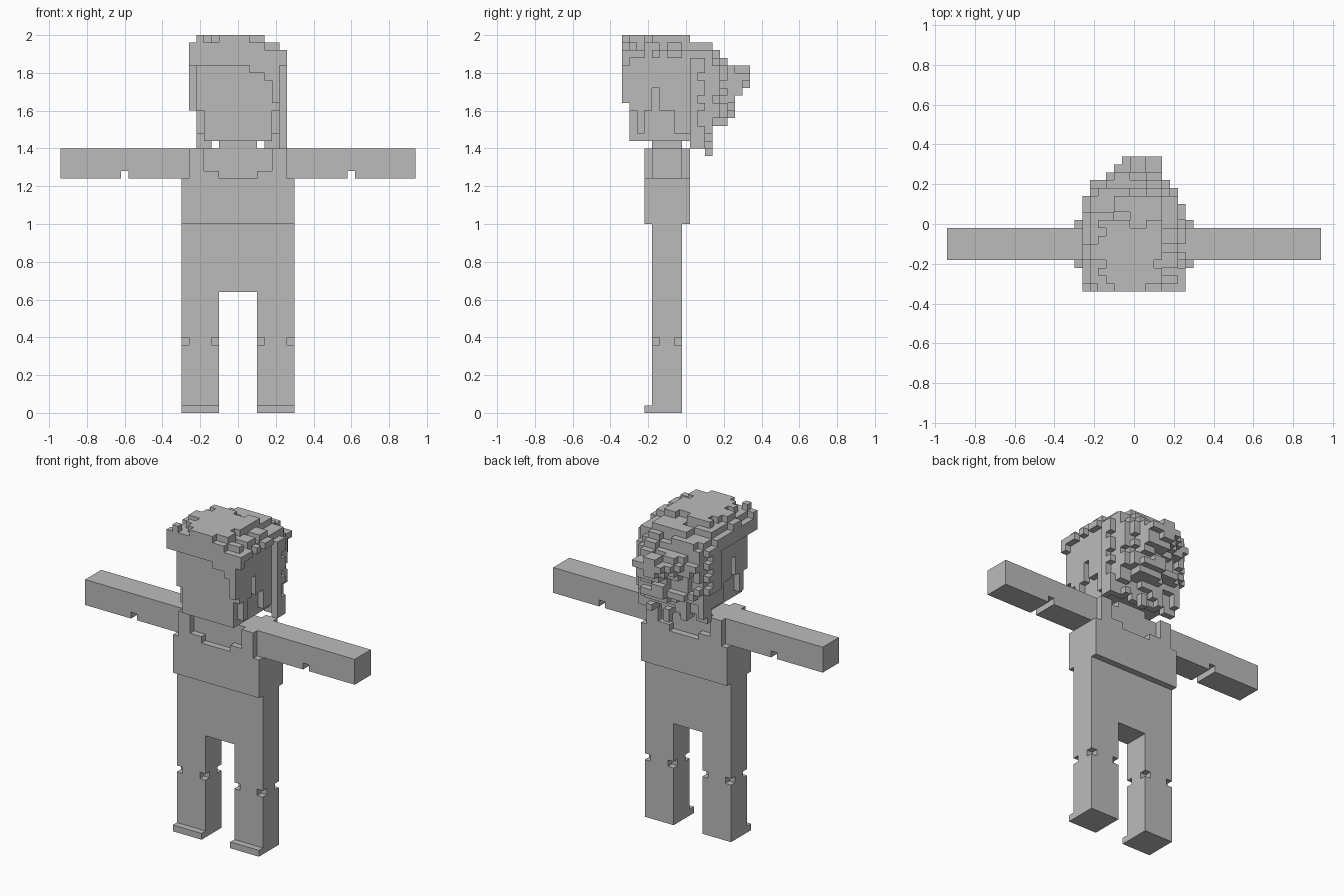
import bpy, bmesh, random
from mathutils import Vector

if "Cube" in bpy.data.objects:
    bpy.data.objects.remove(bpy.data.objects["Cube"])

U = 0.04                      # size of one block
random.seed(4)
grey = bpy.data.materials.new("plain grey")
grey.diffuse_color = (0.5, 0.5, 0.5, 1)
grey.use_nodes = True
grey.node_tree.nodes["Principled BSDF"].inputs["Base Color"].default_value = grey.diffuse_color


def box(x0, x1, y0, y1, z0, z1):
    """Set of block cells filling a box."""
    def span(a, b, off):
        return range(round((a + off) / U), round((b + off) / U))
    return {(i, j, k) for i in span(x0, x1, 0.02)
            for j in span(y0, y1, 0.02) for k in span(z0, z1, 0)}


def mirror(cells):
    return {(-i, j, k) for i, j, k in cells}


def build(name, cells):
    """Skin a set of cells with its exposed faces, merging flat areas."""
    bm = bmesh.new()
    verts = {}

    def vert(c):
        if c not in verts:
            verts[c] = bm.verts.new((c[0] * U - 0.02, c[1] * U - 0.02, c[2] * U))
        return verts[c]

    for c in sorted(cells):
        for axis in range(3):
            for side in (0, 1):
                n = list(c)
                n[axis] += 2 * side - 1
                if tuple(n) in cells:
                    continue
                u, v = (axis + 1) % 3, (axis + 2) % 3
                ring = []
                for du, dv in ((0, 0), (1, 0), (1, 1), (0, 1)):
                    p = list(c)
                    p[axis] += side
                    p[u] += du
                    p[v] += dv
                    ring.append(vert(tuple(p)))
                bm.faces.new(ring if side else ring[::-1])
    bmesh.ops.dissolve_limit(bm, angle_limit=0.01, verts=bm.verts[:], edges=bm.edges[:])
    mesh = bpy.data.meshes.new(name)
    bm.to_mesh(mesh)
    bm.free()
    mesh.materials.append(grey)
    obj = bpy.data.objects.new(name, mesh)
    bpy.context.collection.objects.link(obj)


# trousers: hips, two legs with nicked knee corners, and toe caps
leg = box(.10, .30, -.18, -.02, 0, .64)
for x in (.10, .26):
    for y in (-.18, -.06):
        leg -= box(x, x + U, y, y + U, .36, .40)
leg |= box(.10, .30, -.22, -.18, 0, .04)
build("trousers", leg | mirror(leg) | box(-.30, .30, -.18, -.02, .64, 1.0))

# shirt with stepped necklines front and back
shirt = box(-.30, .30, -.22, .02, 1.0, 1.24) | box(-.26, .26, -.22, .02, 1.24, 1.40)
for y in (-.22, -.02):
    shirt -= box(-.18, .18, y, y + U, 1.28, 1.40)
    shirt -= box(-.10, .10, y, y + U, 1.24, 1.40)
build("shirt", shirt)

# arms with an elbow nick underneath
arm = box(.26, .94, -.18, -.02, 1.24, 1.40) - box(.58, .62, -.18, -.02, 1.24, 1.28)
build("left_arm", arm)
build("right_arm", mirror(arm))

# neck and face
build("neck", box(-.10, .10, -.18, -.02, 1.40, 1.44))
head = box(-.18, .18, -.30, .02, 1.44, 1.84)
build("head", head)


# hair: limits that fall away from the crown and the back tuft
def back_limit_x(x):
    for edge, lim in ((-.22, .14), (-.14, .18), (-.10, .22), (-.06, .26), (-.02, .30),
                      (.14, .34), (.18, .22), (.22, .18)):
        if x < edge:
            return lim
    return .10


def back_limit_z(z):
    for edge, lim in ((1.52, .14), (1.56, .18), (1.68, .22), (1.72, .26), (1.76, .30),
                      (1.84, .34), (1.88, .22), (1.92, .18)):
        if z < edge:
            return lim
    return .14


def top_limit(x, y):
    drop = 0
    drop += (x < -.22) + (x > .14) + (x > .22)
    drop += (y > .02) + (y > .14) + (y > .18) + (y > .22)
    return 2.0 - U * drop


hair = set()
top_cut, back_cut = {}, {}
for c in sorted(box(-.26, .26, -.34, .34, 1.36, 2.0)):
    i, j, k = c
    x, y, z = i * U, j * U, (k + .5) * U
    # ragged tufts, two blocks wide
    tc = top_cut.setdefault((i // 2, j), random.choice((0, 0, 1)))
    bc = back_cut.setdefault((i // 2, k), random.choice((0, 0, 1, 1)))
    if abs(x + .02) < .12 and -.30 < y < 0:
        tc = 0
    if z > 1.76 and z < 1.84 and .02 < x < .10:
        bc = 0
    lx, lz = back_limit_x(x), back_limit_z(z)
    lim = min(lx, lz)
    if lim > .14:
        lim = .14 + (lx - .14) * (lz - .14) / .20 + .03
    if y > lim - bc * U or z > top_limit(x, y) - tc * U:
        continue
    # underside: face side, nape and hanging strands
    if y < -.30:
        low = (1.84 if x < .06 else 1.80 if x < .14 else 1.76 if x < .18
               else 1.64 if x < .22 else 1.84)
    elif abs(x) > .22:
        if x > 0:
            low = 1.88 if y < .02 else 1.40
        else:
            low = 1.84 if y < .02 else 1.60
    elif y < -.26:
        low = 1.60
    elif y < .06:
        low = 1.48 if abs(x) > .18 else 1.44
    elif y < .10:
        low = 1.40 + U * (i % 3 == 0)
    else:
        low = 1.36 + 2 * U * (i % 3 != 1)
    if z > low:
        hair.add(c)

# ear openings with a narrow slot above, on both sides
for s in (-.22, .18):
    hair -= box(s, s + U, -.22, -.06, 1.48, 1.60)
    hair -= box(s, s + U, -.18, -.14, 1.60, 1.72)
build("hair", hair - head)
